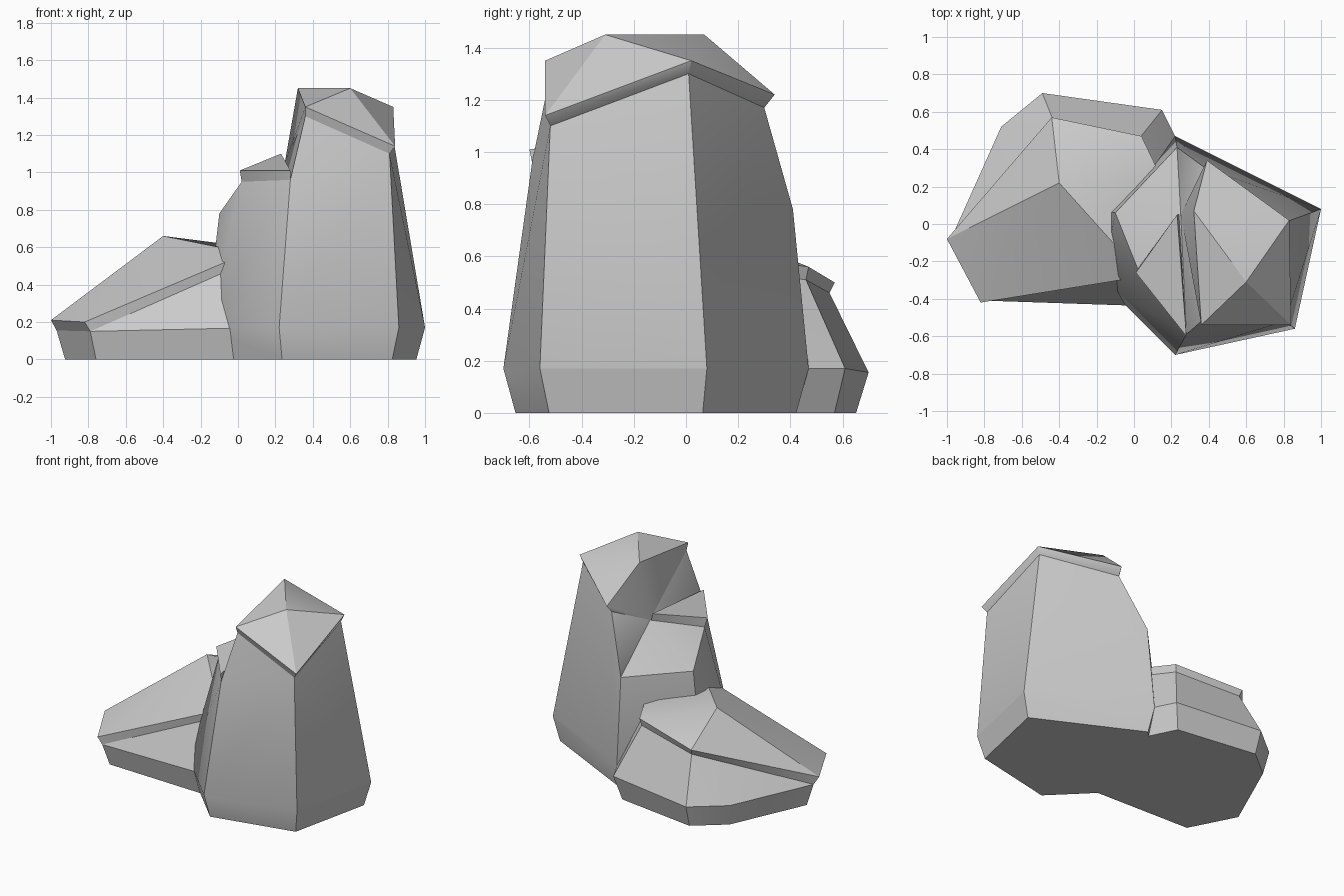
import bpy, bmesh, math
from mathutils import Vector

cube = bpy.data.objects.get("Cube")
if cube:
    bpy.data.objects.remove(cube, do_unlink=True)

stone = bpy.data.materials.new("stone_grey")
stone.use_nodes = True
GREY = (0.6, 0.6, 0.6, 1)
stone.diffuse_color = GREY
stone.node_tree.nodes["Principled BSDF"].inputs["Base Color"].default_value = GREY


def chunk(name, points):
    """Faceted stone: the convex hull around a few corner points."""
    bm = bmesh.new()
    for p in points:
        bm.verts.new(p)
    res = bmesh.ops.convex_hull(bm, input=bm.verts[:])
    loose = [v for v in bm.verts if not v.link_faces]
    bmesh.ops.delete(bm, geom=loose, context="VERTS")
    bmesh.ops.dissolve_limit(bm, angle_limit=math.radians(2),
                             verts=bm.verts[:], edges=bm.edges[:])
    bmesh.ops.recalc_face_normals(bm, faces=bm.faces[:])
    mesh = bpy.data.meshes.new(name)
    bm.to_mesh(mesh)
    bm.free()
    mesh.materials.append(stone)
    ob = bpy.data.objects.new(name, mesh)
    bpy.context.collection.objects.link(ob)
    bpy.ops.object.select_all(action="DESELECT")
    ob.select_set(True)
    bpy.context.view_layer.objects.active = ob
    bpy.ops.object.shade_smooth_by_angle(angle=math.radians(30))
    return ob


def foot(ring, centre):
    """Ground outline: the widest ring drawn in towards its centre."""
    c = Vector(centre)
    return [(*(c + (Vector(p[:2]) - c) * 0.92), 0) for p in ring]


# Tall rock: widest ring, shoulder and gully corners
front, front_left = (0.22, -0.70, 0.17), (0.86, -0.56, 0.17)
left, back = (1.0, 0.08, 0.17), (0.22, 0.47, 0.17)
inner = [(-0.17, 0.07, 0.17), (-0.17, -0.31, 0.17)]
tall_ring = [front, front_left, left, back] + inner
tall_foot = foot(tall_ring, (0.42, -0.12))
shoulder_back, shoulder_side = (0.23, 0.41, 0.78), (-0.10, 0.06, 0.78)
shelf, gully_front, gully_back = (0.02, -0.24, 0.95), (0.28, -0.59, 0.96), (0.25, 0.05, 1.05)
peak = (0.32, 0.07, 1.45)
cap_under = [(0.36, -0.52, 1.30), (0.81, -0.52, 1.10), (0.81, 0.01, 1.30), (0.38, 0.30, 1.17)]
cap_rim = [(0.36, -0.54, 1.35), (0.84, -0.54, 1.14), (0.83, 0.02, 1.35), (0.39, 0.34, 1.22)]

chunk("tall_rock_shoulder", tall_foot + tall_ring
      + [shoulder_back, shoulder_side, shelf, gully_front, gully_back])
chunk("tall_rock_column", tall_foot[:4] + tall_ring[:4] + cap_under
      + [shoulder_back, gully_front, gully_back])
chunk("tall_rock_cap", cap_under + cap_rim + [peak, (0.60, -0.31, 1.45), gully_back])
chunk("shelf_slab", [shelf, gully_front, (0.24, 0.05, 1.05),
                     (0.01, -0.26, 1.01), (0.28, -0.60, 1.01), (0.23, 0.05, 1.10)])

# Low rock: sloping body with an overhanging slab on top
low_ring = [(-0.79, -0.41, 0.15), (-0.97, -0.06, 0.155), (-0.71, 0.52, 0.155),
            (-0.49, 0.70, 0.155), (0.15, 0.61, 0.17), (0.27, 0.37, 0.17), (0.10, -0.44, 0.17)]
slab_under = [(0.05, -0.27, 0.52), (-0.43, 0.55, 0.46), (0.03, 0.46, 0.51), (0.14, 0.23, 0.54)]
slab_rim = [(-0.82, -0.42, 0.20), (-1.0, -0.08, 0.21), (-0.44, 0.57, 0.50),
            (0.04, 0.47, 0.56), (0.15, 0.24, 0.59), (0.05, -0.28, 0.57)]
chunk("low_rock_body", foot(low_ring, (-0.40, 0.10)) + low_ring + slab_under)
chunk("low_rock_slab", low_ring[:2] + slab_under + slab_rim + [(-0.40, 0.22, 0.66)])
